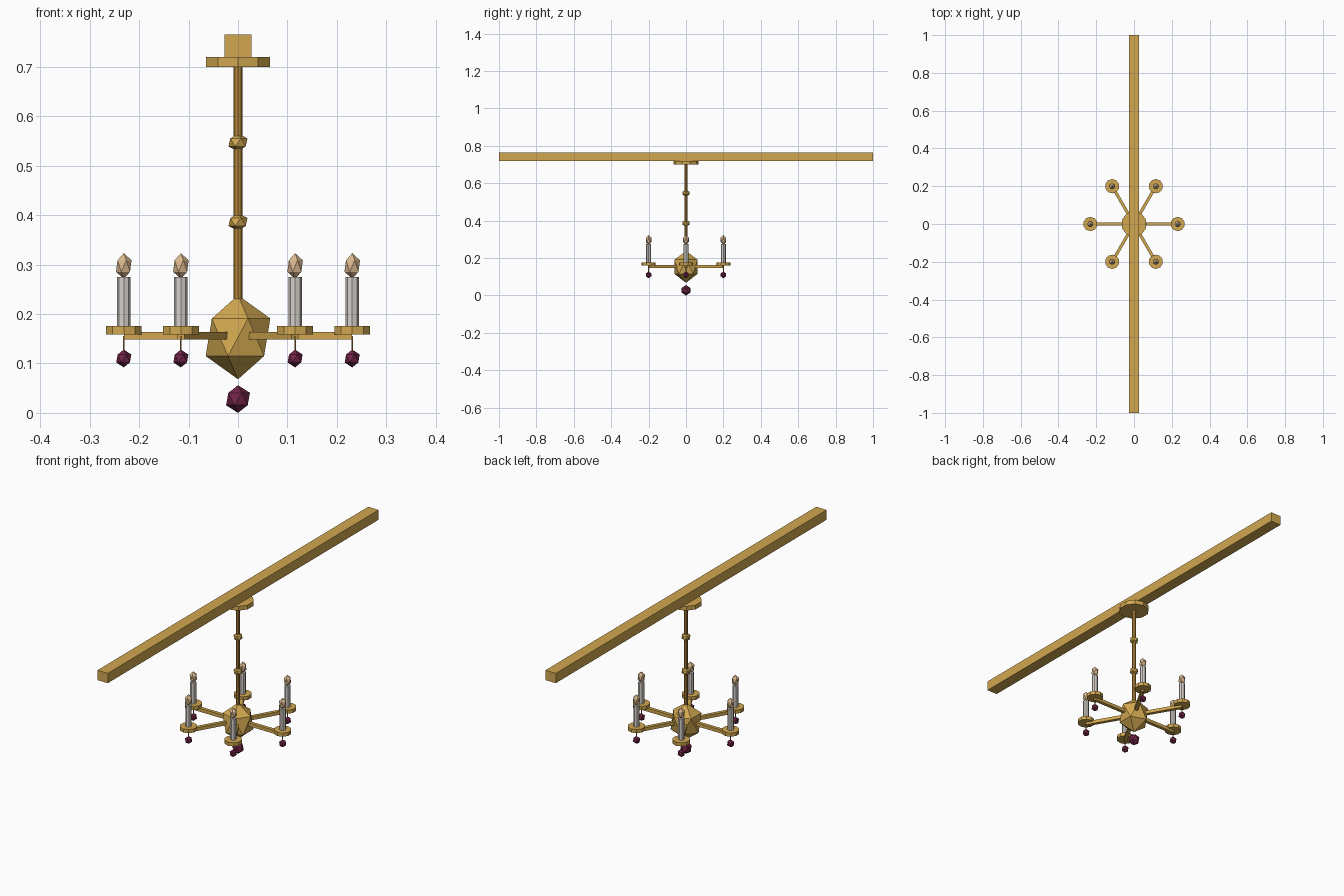
import bpy
from math import cos, sin, radians

cube = bpy.data.objects.get("Cube")
if cube:
    bpy.data.objects.remove(cube, do_unlink=True)


def material(name, r, g, b):
    m = bpy.data.materials.new(name)
    m.diffuse_color = (r, g, b, 1)
    m.use_nodes = True
    m.node_tree.nodes["Principled BSDF"].inputs["Base Color"].default_value = (r, g, b, 1)
    return m


gold = material("gold", 0.64, 0.39, 0.08)
bronze = material("bronze", 0.50, 0.26, 0.045)
wax = material("candle wax", 0.68, 0.64, 0.60)
glow = material("flame", 0.72, 0.49, 0.28)
ruby = material("ruby glass", 0.17, 0.018, 0.065)


def finish(name, mat):
    ob = bpy.context.object
    ob.name = name
    ob.data.materials.append(mat)
    return ob


def box(name, mat, centre, size, turn=0):
    bpy.ops.mesh.primitive_cube_add(size=1, location=centre, rotation=(0, 0, turn))
    ob = finish(name, mat)
    ob.scale = size
    return ob


def post(name, mat, x, y, low, high, radius, sides):
    bpy.ops.mesh.primitive_cylinder_add(vertices=sides, radius=radius, depth=high - low,
                                        location=(x, y, (low + high) / 2))
    return finish(name, mat)


def gem(name, mat, x, y, z, radius, half_height):
    bpy.ops.mesh.primitive_ico_sphere_add(subdivisions=1, radius=1, location=(x, y, z))
    ob = finish(name, mat)
    ob.scale = (radius, radius, half_height)
    return ob


# Ceiling beam, mounting plate and hanging rod
box("ceiling_beam", gold, (0, 0, 0.742), (0.054, 2, 0.046))
post("ceiling_plate", gold, 0, 0, 0.70, 0.72, 0.068, 10)
post("hanging_rod", bronze, 0, 0, 0.16, 0.71, 0.009, 8)
for i, z in enumerate((0.386, 0.547)):
    gem(f"rod_bead_{i + 1}", gold, 0, 0, z, 0.0215, 0.018)

# Faceted hub with a glass drop below
gem("hub", gold, 0, 0, 0.153, 0.073, 0.085)
gem("hub_drop", ruby, 0, 0, 0.028, 0.027, 0.028)

# Six arms, each with a cup, candle, flame and hanging drop
reach = 0.231
for i in range(6):
    a = radians(60 * i)
    x, y = reach * cos(a), reach * sin(a)
    n = i + 1
    box(f"arm_{n}", gold, (x / 2, y / 2, 0.156), (reach, 0.016, 0.016), a)
    post(f"cup_{n}", gold, x, y, 0.159, 0.176, 0.038, 10)
    post(f"candle_{n}", wax, x, y, 0.17, 0.275, 0.0135, 8)
    gem(f"flame_{n}", glow, x, y, 0.297, 0.0175, 0.026)
    post(f"drop_wire_{n}", bronze, x, y, 0.115, 0.155, 0.002, 6)
    gem(f"drop_{n}", ruby, x, y, 0.11, 0.017, 0.018)
